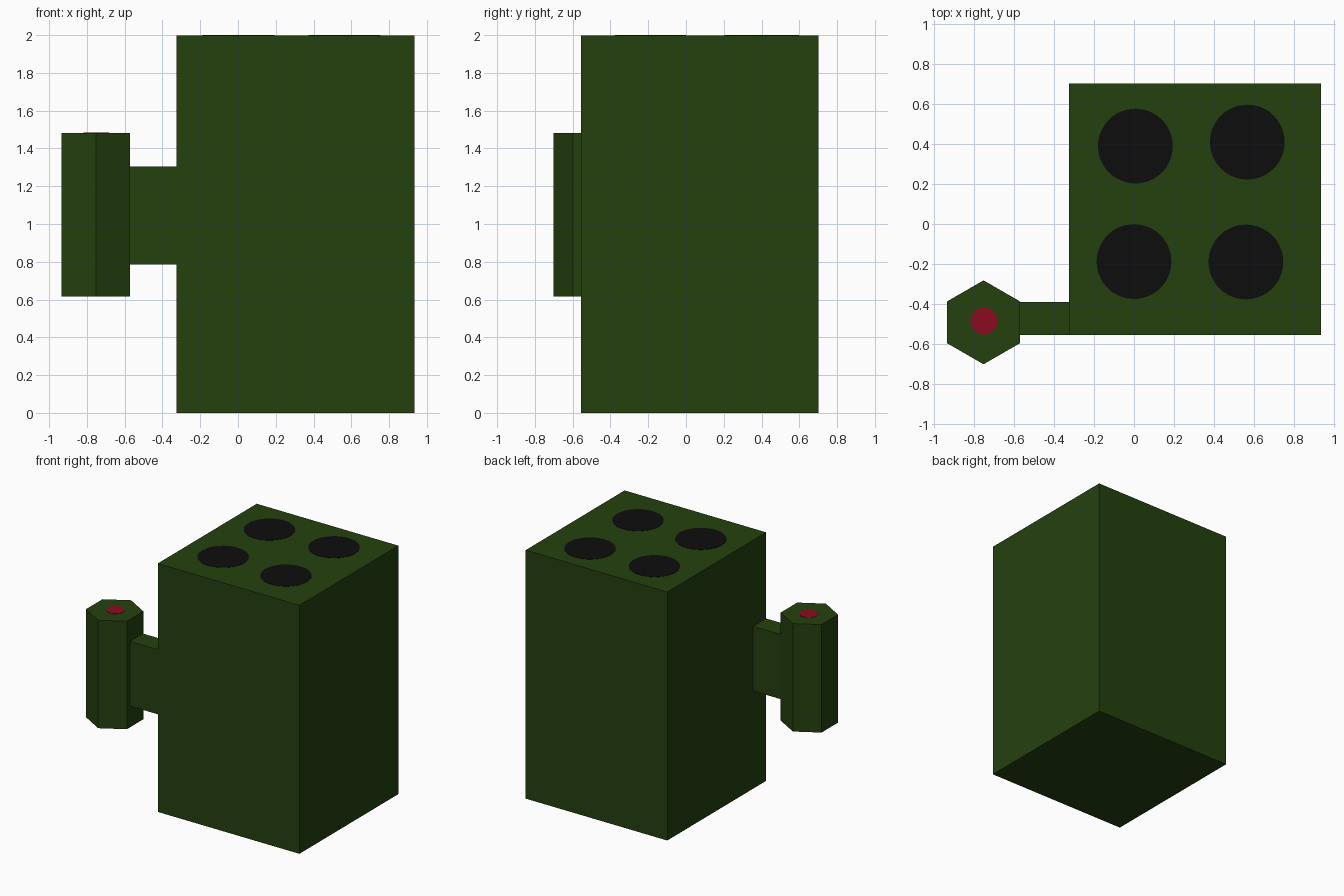
import bpy
import math

if "Cube" in bpy.data.objects:
    bpy.data.objects.remove(bpy.data.objects["Cube"])


def material(name, rgb):
    m = bpy.data.materials.new(name)
    m.diffuse_color = (*rgb, 1.0)
    m.use_nodes = True
    m.node_tree.nodes["Principled BSDF"].inputs["Base Color"].default_value = m.diffuse_color
    return m


green = material("dark_green", (0.0178, 0.0525, 0.0048))
black = material("soft_black", (0.004, 0.004, 0.004))
red = material("deep_red", (0.254, 0.0037, 0.0144))


def box(name, lo, hi, mat):
    center = [(a + b) / 2 for a, b in zip(lo, hi)]
    bpy.ops.mesh.primitive_cube_add(size=1, location=center)
    o = bpy.context.object
    o.name = name
    o.scale = [b - a for a, b in zip(lo, hi)]
    bpy.ops.object.transform_apply(location=False, rotation=False, scale=True)
    o.data.materials.append(mat)
    return o


def prism(name, x, y, z0, z1, radius, sides, mat):
    bpy.ops.mesh.primitive_cylinder_add(vertices=sides, radius=radius, depth=z1 - z0,
                                        location=(x, y, (z0 + z1) / 2))
    o = bpy.context.object
    o.name = name
    o.data.materials.append(mat)
    return o


# Main block
box("body", (-0.325, -0.555, 0), (0.935, 0.702, 1.998), green)

# Side bracket, flush with the front of the body
box("bracket", (-0.573, -0.555, 0.785), (-0.325, -0.39, 1.305), green)

# Hexagonal post, points facing front and back
prism("hex_post", -0.753, -0.492, 0.615, 1.483, 0.21, 6, green)

# Red dot on the post
prism("red_dot", -0.751, -0.486, 1.482, 1.485, 0.067, 32, red)

# Four black round openings on top
for i, (x, y) in enumerate([(0.007, 0.39), (0.567, 0.41), (0.0, -0.188), (0.56, -0.19)]):
    prism(f"top_disc_{i + 1}", x, y, 1.996, 2.0, 0.187, 64, black)
